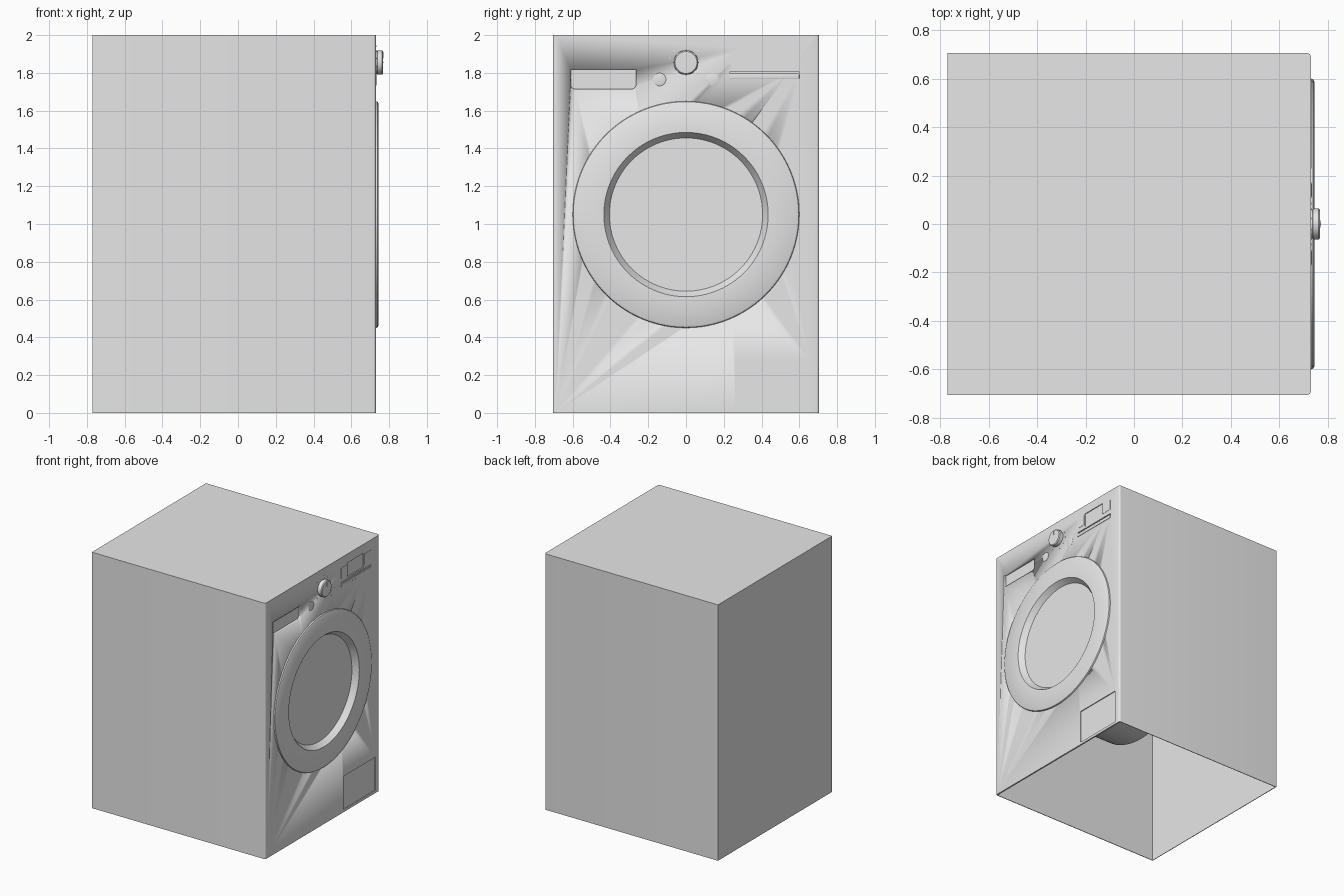
import bpy, bmesh, math
from mathutils import Vector

cube = bpy.data.objects.get("Cube")
if cube:
    bpy.data.objects.remove(cube, do_unlink=True)

GREY = bpy.data.materials.new("light grey enamel")
GREY.use_nodes = True
colour = (0.8, 0.8, 0.8, 1)
GREY.diffuse_color = colour
GREY.node_tree.nodes["Principled BSDF"].inputs["Base Color"].default_value = colour

BACK, FACE, SIDE, TOP = -0.77, 0.73, 0.705, 2.0
DOOR_Z = 1.05


def finish(bm, name, smooth=False):
    bmesh.ops.recalc_face_normals(bm, faces=bm.faces)
    mesh = bpy.data.meshes.new(name)
    bm.to_mesh(mesh)
    bm.free()
    mesh.materials.append(GREY)
    obj = bpy.data.objects.new(name, mesh)
    bpy.context.scene.collection.objects.link(obj)
    if smooth:
        bpy.ops.object.select_all(action='DESELECT')
        obj.select_set(True)
        bpy.context.view_layer.objects.active = obj
        bpy.ops.object.shade_smooth_by_angle(angle=math.radians(30))
    return obj


def box(name, x, y, z, bevel=0, edge_rule=None):
    """Box from (min, max) ranges, optionally bevelling the edges a rule picks."""
    bm = bmesh.new()
    bmesh.ops.create_cube(bm, size=1)
    for v in bm.verts:
        v.co = Vector([sum(r) / 2 + c * (r[1] - r[0]) for c, r in zip(v.co, (x, y, z))])
    if bevel:
        edges = [e for e in bm.edges if edge_rule(e.verts[0].co, e.verts[1].co)]
        bmesh.ops.bevel(bm, geom=edges, offset=bevel, segments=4, profile=0.5, affect='EDGES')
    return finish(bm, name, bool(bevel))


def lathe(name, profile, y, z, sides=64):
    """Turn (x, radius) points around an axis along x; radius 0 closes an end."""
    bm = bmesh.new()
    verts = [bm.verts.new((px, y, z + r)) for px, r in profile]
    edges = [bm.edges.new(pair) for pair in zip(verts, verts[1:])]
    bmesh.ops.spin(bm, geom=verts + edges, cent=(0, y, z), axis=(1, 0, 0),
                   angle=math.tau, steps=sides)
    bmesh.ops.remove_doubles(bm, verts=bm.verts, dist=0.0001)
    return finish(bm, name, True)


def cut(target, cutter):
    mod = target.modifiers.new(cutter.name, 'BOOLEAN')
    mod.operation, mod.object, mod.solver = 'DIFFERENCE', cutter, 'EXACT'
    cutter.hide_render = True
    cutter.hide_set(True)
    cutter.display_type = 'WIRE'


# Cabinet: thin shell, open underneath, front upright edges rounded
cabinet = box("cabinet", (BACK, FACE), (-SIDE, SIDE), (0, TOP), 0.014,
              lambda a, b: a.x > 0 and b.x > 0 and abs(a.z - b.z) > 1)
inner = SIDE - 0.005
cut(cabinet, box("cavity_cutter", (BACK + 0.005, 0.69), (-inner, inner), (0.3, TOP - 0.005)))
cut(cabinet, box("base_cavity_cutter", (BACK + 0.005, 0.718), (-inner, inner), (-0.1, 0.31)))
cut(cabinet, lathe("door_opening_cutter", [(0.6, 0), (0.6, 0.5), (0.8, 0.5), (0.8, 0)], 0, DOOR_Z))

# Front recesses: detergent drawer, service hatch, display and slot
cut(cabinet, box("drawer_cutter", (0.712, 0.8), (-0.61, -0.265), (1.715, 1.817), 0.022,
                 lambda a, b: a.z < 1.75 and b.z < 1.75 and abs(a.x - b.x) > 0.01))
for name, depth, y, z in (("hatch_cutter", 0.007, (0.26, 0.655), (0.02, 0.28)),
                          ("display_cutter", 0.006, (0.31, 0.51), (1.82, 1.93)),
                          ("slot_cutter", 0.008, (0.23, 0.6), (1.799, 1.806))):
    cut(cabinet, box(name, (FACE - depth, 0.8), y, z))

# Trim under the display and plates beside it
box("display_trim", (0.72, 0.733), (0.23, 0.6), (1.77, 1.792), 0.003,
    lambda a, b: a.x > FACE and b.x > FACE)
for name, y in (("display_plate_inner", (0.23, 0.305)), ("display_plate_outer", (0.515, 0.6))):
    box(name, (0.725, 0.732), y, (1.84, 1.92))

# Door: raised ring, sloping throat and flat window
lathe("door_ring", [(0.70, 0.435), (0.70, 0.60), (0.731, 0.60), (0.739, 0.597), (0.744, 0.588),
                    (0.744, 0.435), (0.70, 0.405), (0.69, 0.435), (0.70, 0.435)], 0, DOOR_Z, 96)
lathe("door_window", [(0.69, 0), (0.69, 0.43), (0.701, 0.43), (0.701, 0)], 0, DOOR_Z, 96)

# Drum inside the cabinet
lathe("drum", [(0.68, 0.588), (-0.07, 0.588), (-0.07, 0)], 0, DOOR_Z)

# Programme knob with its pointer and dial ticks
KNOB_Z = 1.855
lathe("programme_knob", [(0.72, 0), (0.72, 0.060), (0.737, 0.060), (0.739, 0.065), (0.762, 0.064),
                         (0.768, 0.058), (0.769, 0)], 0, KNOB_Z)
box("knob_pointer", (0.76, 0.771), (-0.002, 0.002), (KNOB_Z + 0.02, KNOB_Z + 0.055))
for i in range(12):
    a = math.tau * (i + 0.5) / 12
    lathe(f"dial_tick_{i + 1}", [(0.725, 0), (0.725, 0.004), (0.732, 0.004), (0.732, 0)],
          0.088 * math.sin(a), KNOB_Z + 0.088 * math.cos(a), 8)

# Push buttons either side of the knob
for name, y in (("left_button", 0.14), ("right_button", -0.14)):
    lathe(name, [(0.725, 0), (0.725, 0.034), (0.731, 0.034), (0.734, 0.024), (0.733, 0)],
          y, 1.765, 32)
